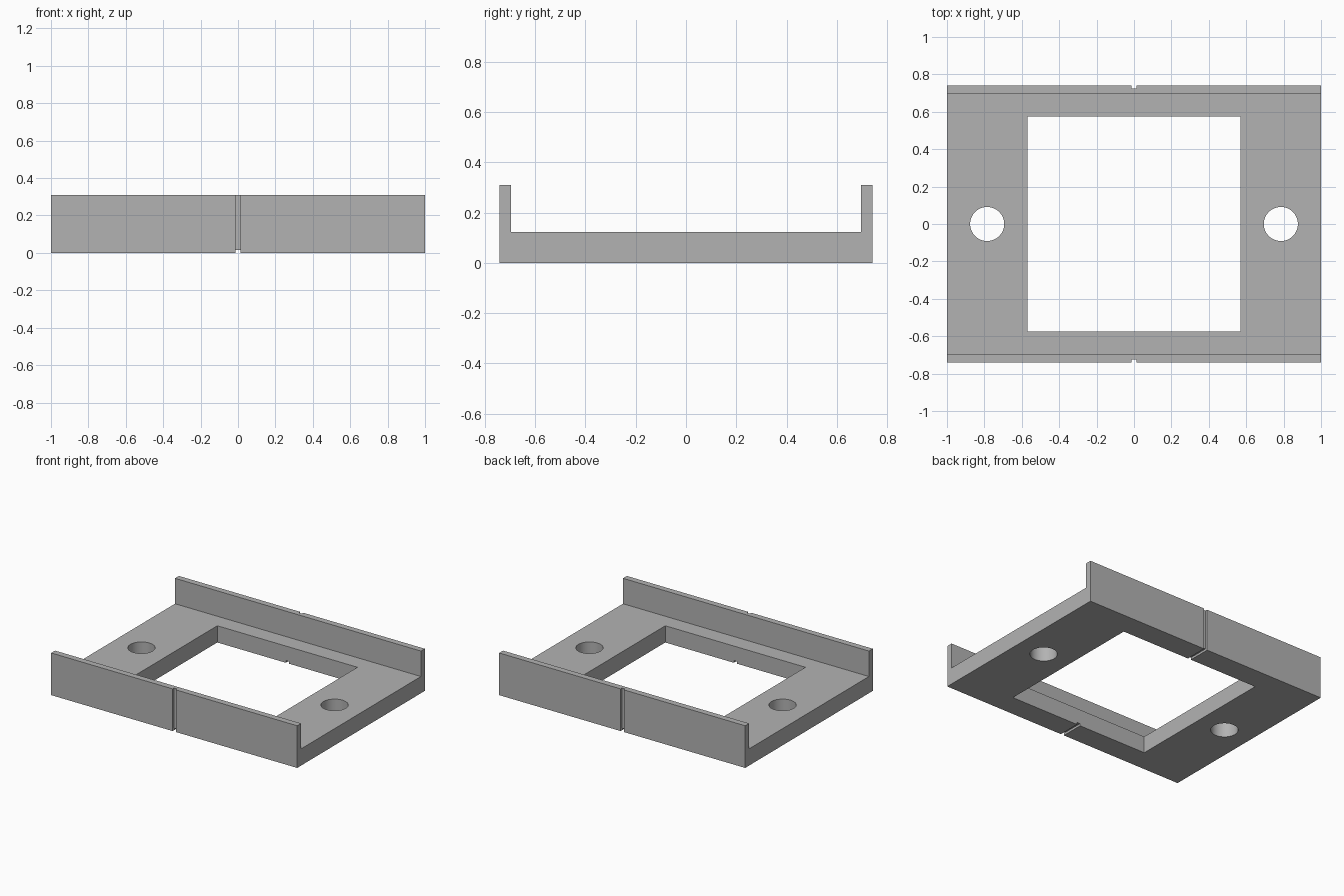
import bpy
import bmesh
import math

cube = bpy.data.objects.get("Cube")
if cube:
    bpy.data.objects.remove(cube, do_unlink=True)

HALF_X, HALF_Y, HEIGHT = 1.0, 0.741, 0.31
BASE, LIP = 0.123, 0.045
SLOT_W, SLOT_D = 0.026, 0.016

grey = bpy.data.materials.new("plain grey")
grey.use_nodes = True
colour = (0.45, 0.45, 0.45, 1)
grey.diffuse_color = colour
grey.node_tree.nodes["Principled BSDF"].inputs["Base Color"].default_value = colour


def cut(target, cutter):
    """Subtract the cutter from the target, then discard it."""
    mod = target.modifiers.new("cut", "BOOLEAN")
    mod.operation, mod.solver, mod.object = "DIFFERENCE", "EXACT", cutter
    bpy.context.view_layer.objects.active = target
    bpy.ops.object.modifier_apply(modifier=mod.name)
    bpy.data.objects.remove(cutter, do_unlink=True)


def box(name, centre, size):
    bpy.ops.mesh.primitive_cube_add(size=1, location=centre)
    obj = bpy.context.object
    obj.name, obj.scale = name, size
    obj.hide_render = True
    return obj


# Channel-shaped tray: side profile swept along x
inner = HALF_Y - LIP
profile = [(-HALF_Y, 0), (HALF_Y, 0), (HALF_Y, HEIGHT), (inner, HEIGHT),
           (inner, BASE), (-inner, BASE), (-inner, HEIGHT), (-HALF_Y, HEIGHT)]
bm = bmesh.new()
face = bm.faces.new([bm.verts.new((-HALF_X, y, z)) for y, z in profile])
swept = bmesh.ops.extrude_face_region(bm, geom=[face])["geom"]
bmesh.ops.translate(bm, vec=(2 * HALF_X, 0, 0),
                    verts=[v for v in swept if isinstance(v, bmesh.types.BMVert)])
bmesh.ops.recalc_face_normals(bm, faces=bm.faces)
mesh = bpy.data.meshes.new("mounting_tray")
bm.to_mesh(mesh)
bm.free()
tray = bpy.data.objects.new("mounting_tray", mesh)
bpy.context.collection.objects.link(tray)
mesh.materials.append(grey)

# Large square opening
cut(tray, box("opening_cutter", (0, 0, 0), (1.14, 1.147, 1)))

# Round screw holes, left and right
for side in (-1, 1):
    bpy.ops.mesh.primitive_cylinder_add(vertices=64, radius=0.091, depth=1,
                                        location=(side * 0.785, 0, 0))
    cut(tray, bpy.context.object)

# Centre-mark grooves on the outer walls and along the underside
for side in (-1, 1):
    cut(tray, box("wall_groove_cutter", (0, side * HALF_Y, HEIGHT / 2),
                  (SLOT_W, 2 * SLOT_D, 1)))
cut(tray, box("underside_groove_cutter", (0, 0, 0), (SLOT_W, 2, 2 * SLOT_D)))

# Smooth hole walls, sharp edges elsewhere
bpy.ops.object.select_all(action="DESELECT")
tray.select_set(True)
bpy.context.view_layer.objects.active = tray
bpy.ops.object.shade_smooth_by_angle(angle=math.radians(30))
